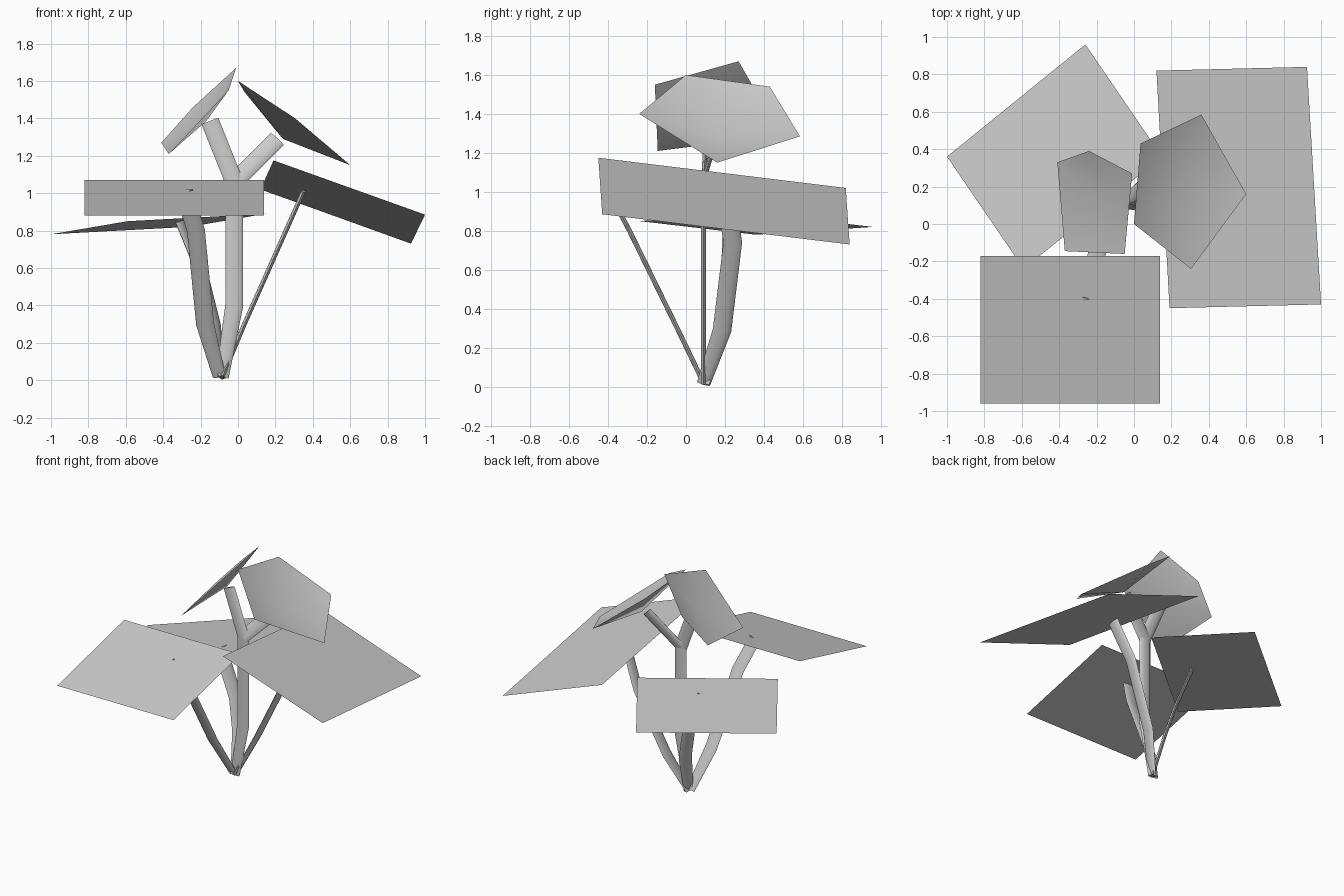
import bpy, bmesh, math
from mathutils import Vector

cube = bpy.data.objects.get("Cube")
if cube:
    bpy.data.objects.remove(cube)

# One plain grey for the whole plant
grey = bpy.data.materials.new("plain grey")
grey.use_nodes = True
colour = (0.6, 0.6, 0.6, 1)
grey.diffuse_color = colour
grey.node_tree.nodes["Principled BSDF"].inputs["Base Color"].default_value = colour


def add_object(name, bm, angle):
    mesh = bpy.data.meshes.new(name)
    bm.to_mesh(mesh)
    bm.free()
    mesh.materials.append(grey)
    obj = bpy.data.objects.new(name, mesh)
    bpy.context.collection.objects.link(obj)
    bpy.ops.object.select_all(action="DESELECT")
    obj.select_set(True)
    bpy.context.view_layer.objects.active = obj
    bpy.ops.object.shade_smooth_by_angle(angle=math.radians(angle))
    return obj


def leaf(name, corners, centre=None):
    """Single-sided sheet; a centre point makes a shallow dished fan."""
    bm = bmesh.new()
    rim = [bm.verts.new(c) for c in corners]
    if centre:
        hub = bm.verts.new(centre)
        for a, b in zip(rim, rim[1:] + rim[:1]):
            bm.faces.new((a, b, hub))
    else:
        bm.faces.new(rim)
    add_object(name, bm, 60)


def stem(name, points, side, base_width=0.048, width=0.048, thin=0.013, sides=10):
    """Flattened tube swept along a path, broad along the side direction."""
    path = [Vector(p) for p in points]
    flat = (path[-1] - path[0]).cross(Vector(side)).normalized()
    bm = bmesh.new()
    rings = []
    for i, p in enumerate(path):
        tangent = Vector()
        for a, b in ((i - 1, i), (i, i + 1)):
            if a >= 0 and b < len(path):
                tangent += (path[b] - path[a]).normalized()
        broad = tangent.cross(flat).normalized()
        w = base_width if i == 0 else width
        turns = [math.tau * k / sides for k in range(sides)]
        rings.append([bm.verts.new(p + broad * w * math.cos(t) + flat * thin * math.sin(t))
                      for t in turns])
    for low, high in zip(rings, rings[1:]):
        for k in range(sides):
            n = (k + 1) % sides
            bm.faces.new((low[k], low[n], high[n], high[k]))
    bm.faces.new(rings[0])
    bm.faces.new(rings[-1])
    bmesh.ops.recalc_face_normals(bm, faces=bm.faces)
    add_object(name, bm, 50)


# Trunk and its two forks
base = (-0.085, 0.09, 0.015)
fork = (-0.02, 0.09, 1.06)
stem("trunk", [base, (-0.02, 0.09, 0.4), fork], (1, 0, 0), base_width=0.035)
stem("right_fork", [fork, (-0.15, 0.11, 1.385)], (1, 0, 0))
stem("left_fork", [fork, (0.21, 0.16, 1.29)], (1, 0, 0))

# Three lower stems fanning out from the base
stem("front_stem", [(-0.1, 0.09, 0.02), (-0.176, -0.045, 0.3),
                    (-0.225, -0.29, 0.8), (-0.29, -0.4, 1.01)], (1, 0, 0), base_width=0.035)
stem("left_stem", [base, (0.03, 0.185, 0.29), (0.23, 0.24, 0.74),
                   (0.35, 0.2, 1.01)], (0, 1, 0), base_width=0.035)
stem("back_stem", [base, (-0.12, 0.18, 0.3), (-0.175, 0.22, 0.52),
                   (-0.31, 0.23, 0.85)], (0.52, 0.85, 0), base_width=0.035)

# Large four-sided lower leaves
leaf("front_leaf", [(-0.82, -0.96, 0.88), (0.14, -0.96, 0.88),
                    (0.14, -0.17, 1.07), (-0.82, -0.17, 1.07)])
leaf("left_leaf", [(0.19, -0.45, 1.175), (1.0, -0.43, 0.885),
                   (0.925, 0.84, 0.73), (0.12, 0.82, 1.02)])
leaf("back_leaf", [(-0.59, -0.24, 0.85), (0.15, 0.36, 0.89),
                   (-0.26, 0.96, 0.82), (-1.0, 0.36, 0.78)])

# Five-sided upper leaves, dished down onto the forks
leaf("upper_right_leaf", [(-0.05, -0.16, 1.55), (-0.01, 0.27, 1.67), (-0.24, 0.39, 1.46),
                          (-0.41, 0.33, 1.27), (-0.37, -0.145, 1.21)], (-0.17, 0.12, 1.385))
leaf("upper_left_leaf", [(0, 0, 1.6), (0.305, -0.24, 1.4), (0.6, 0.16, 1.15),
                         (0.36, 0.585, 1.285), (0.035, 0.43, 1.54)], (0.24, 0.18, 1.29))
